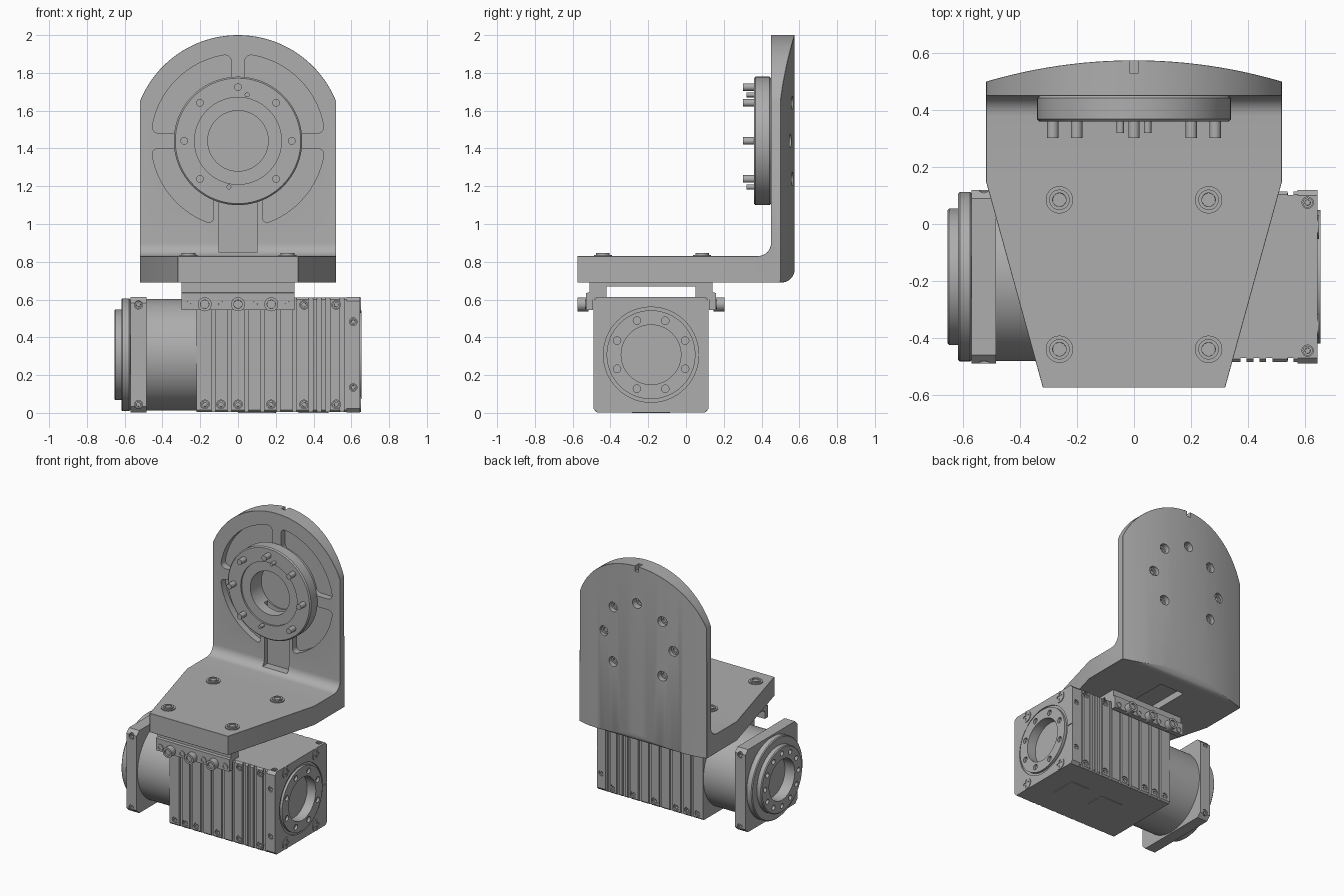
import bpy, bmesh, math
from math import sin, cos, pi, asin, radians

if "Cube" in bpy.data.objects:
    bpy.data.objects.remove(bpy.data.objects["Cube"], do_unlink=True)

grey = bpy.data.materials.new("machined_grey")
grey.use_nodes = True
grey.diffuse_color = (0.42, 0.42, 0.42, 1)
grey.node_tree.nodes["Principled BSDF"].inputs["Base Color"].default_value = grey.diffuse_color

AXES = {"x": lambda u, v, w: (w, u, v), "y": lambda u, v, w: (u, w, v), "z": lambda u, v, w: (u, v, w)}


def prism(name, axis, pts, a, b, rnd=0, dent=None):
    """Extrude an outline along an axis; round its corners or sink a socket in the end at b."""
    bm, at = bmesh.new(), AXES[axis]
    low = [bm.verts.new(at(u, v, a)) for u, v in pts]
    top = [bm.verts.new(at(u, v, b)) for u, v in pts]
    n = len(pts)
    bm.faces.new(low)
    cap = bm.faces.new(top)
    for i in range(n):
        bm.faces.new((low[i], low[i - 1], top[i - 1], top[i]))
    bmesh.ops.recalc_face_normals(bm, faces=bm.faces)
    if dent:
        bmesh.ops.inset_region(bm, faces=[cap], thickness=dent[0])
        bmesh.ops.inset_region(bm, faces=[cap], thickness=0.0005, depth=-dent[1])
    if rnd:
        edges = [bm.edges.get((low[i], top[i])) for i in range(n)]
        edges = [e for e in edges if e.calc_face_angle() > 0.6]
        bmesh.ops.bevel(bm, geom=edges, offset=rnd, segments=6, profile=0.5, affect="EDGES")
    me = bpy.data.meshes.new(name)
    bm.to_mesh(me)
    bm.free()
    me.materials.append(grey)
    ob = bpy.data.objects.new(name, me)
    bpy.context.collection.objects.link(ob)
    return ob


def arc(cu, cv, r, a0, a1, n):
    return [(cu + r * cos(a0 + (a1 - a0) * i / n), cv + r * sin(a0 + (a1 - a0) * i / n)) for i in range(n + 1)]


def cyl(name, axis, cu, cv, r, a, b, n=64, dent=None):
    return prism(name, axis, arc(cu, cv, r, 0, 2 * pi, n)[:-1], a, b, dent=dent)


def box(name, x0, x1, y0, y1, z0, z1, rnd=0, axis="z"):
    lo, hi = (x0, y0, z0), (x1, y1, z1)
    i, j, k = {"x": (1, 2, 0), "y": (0, 2, 1), "z": (0, 1, 2)}[axis]
    pts = [(lo[i], lo[j]), (hi[i], lo[j]), (hi[i], hi[j]), (lo[i], hi[j])]
    return prism(name, axis, pts, lo[k], hi[k], rnd)


def apply(ob, kind, **settings):
    mod = ob.modifiers.new(kind, kind)
    for key, value in settings.items():
        setattr(mod, key, value)
    bpy.ops.object.select_all(action="DESELECT")
    bpy.context.view_layer.objects.active = ob
    ob.select_set(True)
    bpy.ops.object.modifier_apply(modifier=mod.name)


def cut(ob, *cutters, op="DIFFERENCE"):
    """Boolean with one or more tools, then remove them."""
    for c in cutters:
        apply(ob, "BOOLEAN", object=c, operation=op, solver="EXACT")
        bpy.data.objects.remove(c, do_unlink=True)


def joined(obs):
    bpy.ops.object.select_all(action="DESELECT")
    for o in obs:
        o.select_set(True)
    bpy.context.view_layer.objects.active = obs[0]
    if len(obs) > 1:
        bpy.ops.object.join()
    return obs[0]


def sunk_screws(ob, axis, spots, r, face, out):
    """Drill holes in a face and set socket screws in them."""
    cut(ob, joined([cyl("hole", axis, u, v, r, face + out * 0.05, face - out * 0.025, 16) for u, v in spots]))
    joined([cyl(ob.name + "_screws", axis, u, v, r * 0.88, face - out * 0.03, face - out * 0.006, 16,
                (r * 0.4, 0.015)) for u, v in spots])


# Bracket: L section, trimmed by the plan outline and the rounded front outline
HZ = 1.44
section = ([(-0.575, 0.69)] + arc(0.505, 0.76, 0.07, -pi / 2, 0, 8) + [(0.575, 2.0), (0.45, 2.0)]
           + arc(0.38, 0.90, 0.07, 0, -pi / 2, 8) + [(-0.575, 0.83)])
bracket = prism("bracket", "x", section, -0.7, 0.7)
half = asin(0.52 / 1.84)
back = arc(0, 0.575 - 1.84, 1.84, pi / 2 - half, pi / 2 + half, 24)
plan = prism("plan", "z", [(-0.52, 0.15), (-0.32, -0.575), (0.32, -0.575), (0.52, 0.15)] + back, 0.5, 2.2, 0)
a = asin(0.2 / 0.56)
front = prism("front", "y", [(-0.52, 0.6), (0.52, 0.6)] + arc(0, HZ, 0.56, a + 0.02, pi - a - 0.02, 40), -0.8, 0.8)
cut(bracket, plan, front, op="INTERSECT")
corner = box("corner_round", -0.9, 0.9, -0.575, 0.9, 0.4, 2.2)
cut(bracket, corner, op="INTERSECT")
apply(bracket, "BEVEL", width=0.01, segments=1, limit_method="ANGLE", angle_limit=radians(32))

# Curved pockets, cable channel, bore and top notch
for s in (-1, 1):
    for up, gap in ((1, 0.035), (-1, 0.13)):
        ring = (arc(0, 0, 0.46, asin(0.04 / 0.46), pi / 2 - asin(gap / 0.46), 16)
                + arc(0, 0, 0.3, pi / 2 - asin(gap / 0.3), asin(0.04 / 0.3), 16))
        cut(bracket, prism("pocket", "y", [(s * u, HZ + up * v) for u, v in ring], 0.40, 0.50, 0.04))
cut(bracket, cyl("bore", "y", 0, HZ, 0.16, 0.4, 0.5),
    box("channel", -0.1, 0.1, 0.4, 0.49, 0.85, 1.35),
    box("under_channel", -0.1, 0.1, 0.05, 0.4, 0.6, 0.74),
    box("notch", -0.015, 0.015, 0.53, 0.7, 1.96, 2.1))

# Flange with stepped bore and pins
flange = cyl("flange", "y", 0, HZ, 0.34, 0.36, 0.45, 96)
apply(flange, "BEVEL", width=0.008, segments=1, limit_method="ANGLE", angle_limit=radians(32))
cut(flange, cyl("step", "y", 0, HZ, 0.23, 0.3, 0.372), cyl("bore", "y", 0, HZ, 0.16, 0.3, 0.5))
pins = [(0.285 * sin(k * pi / 4), HZ + 0.285 * cos(k * pi / 4)) for k in range(8) if k != 4]
for u, v in pins:
    cyl("flange_pin", "y", u, v, 0.02, 0.38, 0.302, 20)
for s in (-1, 1):
    cyl("dowel_pin", "y", s * 0.048, HZ + s * 0.244, 0.013, 0.38, 0.32, 16)
cut(bracket, joined([cyl("hole", "y", u, v, 0.036, 0.52, 0.7, 20) for u, v in pins]))
for u, v in pins:
    cyl("back_screw", "y", u, v, 0.03, 0.515, 0.535, 20, (0.012, 0.012))

# Screws through the base
for x in (-0.262, 0.262):
    for y in (-0.44, 0.085):
        cyl("base_washer", "z", x, y, 0.048, 0.82, 0.837, 32)
        cyl("base_screw", "z", x, y, 0.036, 0.82, 0.846, 6 * 4, (0.012, 0.008))

# Clamp between bracket and drive
CY, CZ = -0.185, 0.308
box("clamp_plate", -0.3, 0.3, CY - 0.31, CY + 0.31, 0.668, 0.692)
for s in (-1, 1):
    def side(d):
        return CY + s * d
    rail = [(0.308, 0.545), (0.345, 0.545), (0.345, 0.635), (0.31, 0.64), (0.31, 0.69),
            (0.235, 0.69), (0.235, 0.612), (0.308, 0.612)]
    prism("clamp_rail", "x", [(side(d), z) for d, z in rail], -0.3, 0.3)
    box("clamp_skirt", -0.3, 0.3, *sorted((side(0.30), side(0.325))), 0.6, 0.69)
    for k in range(-3, 4):
        r, out = (0.024, 0.35) if k % 2 else (0.037, 0.39)
        cyl("clamp_screw", "y", k * 0.088, 0.575, r, side(0.33), side(out), 24, (r * 0.4, 0.012))

# Drive housing: finned outline with chamfered long edges
H = 0.305


def square(c, r=H):
    k = r - c
    return [(CY + u, CZ + v) for u, v in
            ((-k, -r), (k, -r), (r, -k), (r, k), (k, r), (-k, r), (-r, k), (-r, -k))]


fins = []
for g in (-0.13, -0.045, 0.045, 0.13, 0.215, 0.30, 0.385, 0.43, 0.475, 0.55):
    fins += [(g - 0.011, 0), (g - 0.011, 0.014), (g + 0.011, 0.014), (g + 0.011, 0)]
fins = [(-0.22, 0)] + fins + [(0.576, 0)]
h = H - 0.005
outline = [(x, CY - h + d) for x, d in fins] + [(x, CY + h - d) for x, d in reversed(fins)]
housing = prism("drive_housing", "z", outline, 0.003, 0.612)
cut(housing, prism("trim", "x", square(0.015, 0.304), -0.5, 0.8), op="INTERSECT")
end_plate = prism("end_plate", "x", square(0.02), 0.575, 0.645)
collar = prism("square_collar", "x", square(0.03), -0.57, -0.485)
cyl("drive_neck", "x", CY, CZ, 0.296, -0.5, -0.21, 96)

# Screws along the edges of the housing, collar and end plate
for s in (-1, 1):
    rows = [(x, z) for x in (-0.175, -0.09, 0, 0.175, 0.35, 0.52) for z in (0.045, 0.572)]
    sunk_screws(housing, "y", rows, 0.023, CY + s * h, s)
    sunk_screws(end_plate, "y", [(0.61, 0.135), (0.61, 0.483)], 0.02, CY + s * H, s)
    sunk_screws(collar, "y", [(-0.527, 0.045), (-0.527, 0.572)], 0.022, CY + s * H, s)
sunk_screws(end_plate, "z", [(0.61, CY - 0.26), (0.61, CY + 0.26)], 0.02, CZ + H, 1)

# Output hub on the end plate
hub = cyl("end_hub", "x", CY, CZ, 0.235, 0.56, 0.655, 96)
cut(end_plate, cyl("hub_seat", "x", CY, CZ, 0.252, 0.637, 0.8, 96),
    cyl("bore", "x", CY, CZ, 0.158, 0.585, 0.8),
    box("slit", 0.64, 0.7, CY + 0.25, CY + 0.4, CZ - 0.003, CZ + 0.003))
cut(hub, cyl("bore", "x", CY, CZ, 0.158, 0.585, 0.8))
ring = [(CY + 0.195 * cos((k + 0.5) * pi / 4), CZ + 0.195 * sin((k + 0.5) * pi / 4)) for k in range(8)]
cut(hub, joined([cyl("hole", "x", u, v, 0.02, 0.625, 0.7, 20) for u, v in ring]))

# Cross-head corner screws
for y in (-0.175, 0.175):
    for z in (-0.262, 0.262):
        head = cyl("corner_screw", "x", CY + y, CZ + z, 0.042, 0.63, 0.65, 32)
        plus = []
        for k in range(4):
            c, s = cos(k * pi / 2), sin(k * pi / 2)
            plus += [(CY + y + u * c - v * s, CZ + z + u * s + v * c)
                     for u, v in ((0.008, -0.008), (0.028, -0.008), (0.028, 0.008))]
        cut(head, prism("cross", "x", plus, 0.638, 0.7))

# Round flange on the other end
disc = cyl("round_flange", "x", CY, CZ, 0.298, -0.57, -0.618, 96)
face = cyl("output_face", "x", CY, CZ, 0.24, -0.57, -0.655, 96)
for ob in (disc, face):
    apply(ob, "BEVEL", width=0.006, segments=1, limit_method="ANGLE", angle_limit=radians(32))
    cut(ob, cyl("bore", "x", CY, CZ, 0.15, -0.8, -0.575))
ring = [(CY + 0.195 * cos(k * pi / 6), CZ + 0.195 * sin(k * pi / 6)) for k in range(12)]
cut(face, joined([cyl("hole", "x", u, v, 0.018, -0.7, -0.63, 16) for u, v in ring]))

# Covers on the underside
box("under_cover", 0.0, 0.2, CY - 0.08, CY + 0.08, 0.0, 0.01, 0.03)
box("under_label", 0.32, 0.48, CY - 0.1, CY + 0.1, 0.0, 0.01, 0.02)

# Smooth shading with sharp edges kept
bpy.ops.object.select_all(action="DESELECT")
for ob in bpy.context.collection.objects:
    if ob.type == "MESH":
        ob.select_set(True)
        bpy.context.view_layer.objects.active = ob
bpy.ops.object.shade_smooth_by_angle(angle=radians(30))
